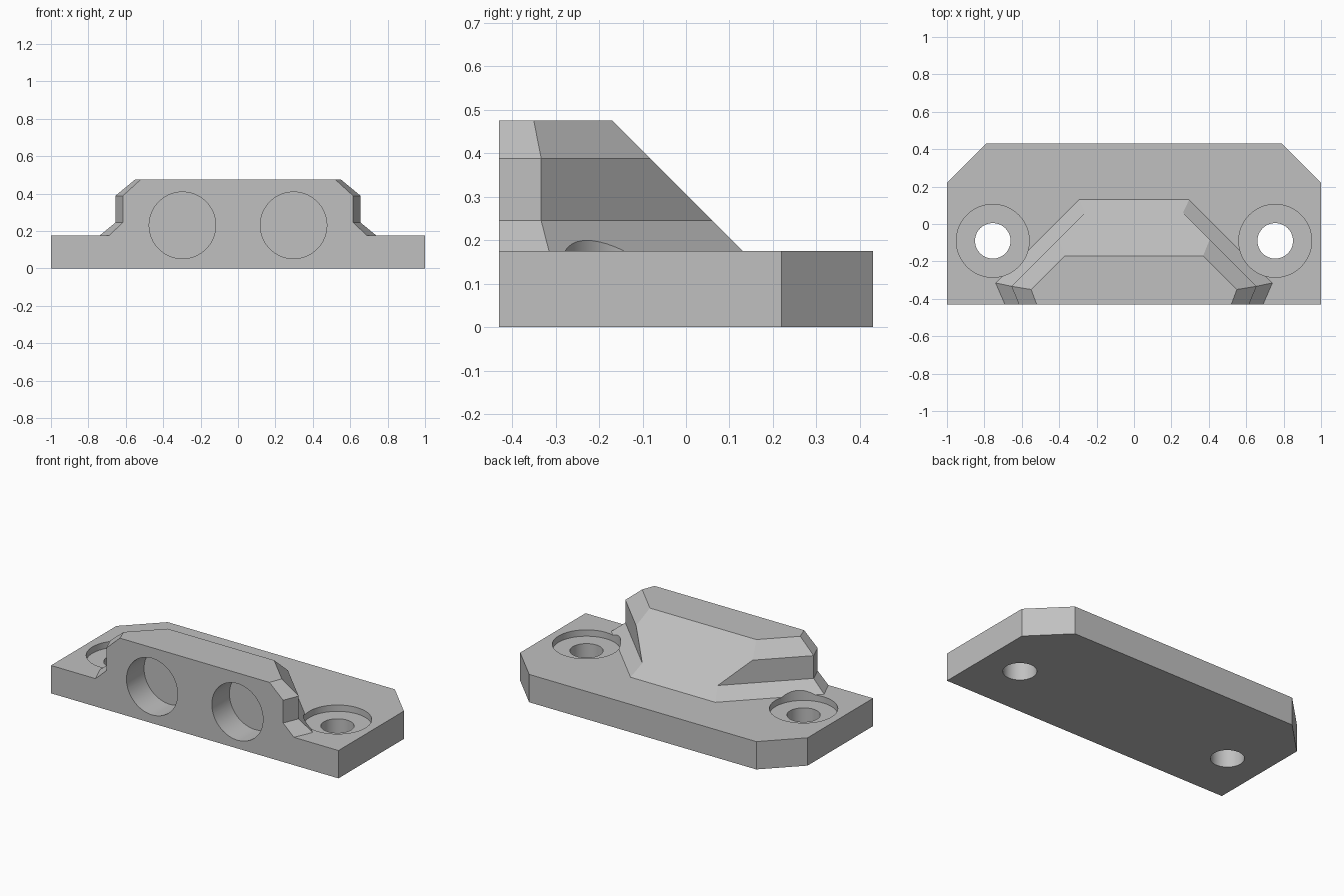
import bpy
import bmesh
import math
from mathutils import Matrix

default = bpy.data.objects.get("Cube")
if default:
    bpy.data.objects.remove(default, do_unlink=True)

FRONT = -0.43
BASE_TOP = 0.175

grey = bpy.data.materials.new("plain grey")
grey.use_nodes = True
grey.diffuse_color = (0.53, 0.53, 0.53, 1)
grey.node_tree.nodes["Principled BSDF"].inputs["Base Color"].default_value = (0.53, 0.53, 0.53, 1)


def finish(name, bm):
    bmesh.ops.recalc_face_normals(bm, faces=bm.faces)
    mesh = bpy.data.meshes.new(name)
    bm.to_mesh(mesh)
    bm.free()
    mesh.materials.append(grey)
    obj = bpy.data.objects.new(name, mesh)
    bpy.context.collection.objects.link(obj)
    return obj


def loft(name, sections):
    """Solid through (z, half outline) levels, each mirrored in x."""
    bm = bmesh.new()
    rings = []
    for z, half in sections:
        outline = half + [(-x, y) for x, y in reversed(half)]
        rings.append([bm.verts.new((x, y, z)) for x, y in outline])
    bm.faces.new(rings[0])
    bm.faces.new(rings[-1])
    for low, high in zip(rings, rings[1:]):
        for i in range(len(low)):
            j = (i + 1) % len(low)
            bm.faces.new((low[i], low[j], high[j], high[i]))
    return finish(name, bm)


def cylinder(name, centre, radius, depth, along_y=False):
    bm = bmesh.new()
    turn = Matrix.Rotation(math.pi / 2, 4, "X") if along_y else Matrix()
    bmesh.ops.create_cone(bm, cap_ends=True, segments=64, radius1=radius,
                          radius2=radius, depth=depth,
                          matrix=Matrix.Translation(centre) @ turn)
    obj = finish(name, bm)
    obj.hide_render = True
    return obj


def combine(obj, other, operation):
    mod = obj.modifiers.new(operation.lower(), "BOOLEAN")
    mod.operation = operation
    mod.solver = "EXACT"
    mod.object = other
    result = bpy.data.meshes.new_from_object(
        obj.evaluated_get(bpy.context.evaluated_depsgraph_get()))
    obj.modifiers.clear()
    obj.data = result
    bpy.data.objects.remove(other, do_unlink=True)


# Base plate with clipped rear corners
plate = [(1, FRONT), (1, 0.22), (0.79, 0.43)]
bracket = loft("mounting_bracket", [(0, plate), (BASE_TOP, plate)])


# Raised housing: 45 degree rear slope, swept flanks, bevelled waist
def housing_level(z, front_x, corner_x, corner_y):
    back_y = 0.13 - (z - BASE_TOP)
    back_x = corner_x - (back_y - corner_y)
    return z, [(front_x, FRONT), (corner_x, corner_y), (back_x, back_y)]


levels = [housing_level(BASE_TOP, 0.69, 0.74, -0.315),
          housing_level(0.245, 0.615, 0.655, -0.333),
          housing_level(0.388, 0.615, 0.655, -0.333),
          housing_level(0.475, 0.52, 0.55, -0.35)]
levels.insert(0, (0.1, levels[0][1]))
combine(bracket, loft("housing", levels), "UNION")

for side in (-1, 1):
    # Counterbored screw holes
    x, y = 0.755 * side, -0.09
    combine(bracket, cylinder("counterbore", (x, y, 0.335), 0.195, 0.4), "DIFFERENCE")
    combine(bracket, cylinder("screw_hole", (x, y, 0.1), 0.095, 0.6), "DIFFERENCE")
    # Blind round sockets in the front
    combine(bracket, cylinder("socket", (0.297 * side, FRONT, 0.23), 0.178, 0.35, True),
            "DIFFERENCE")

# Smooth bores, crisp edges
bracket.data.shade_smooth()
bracket.data.set_sharp_from_angle(angle=math.radians(25))
